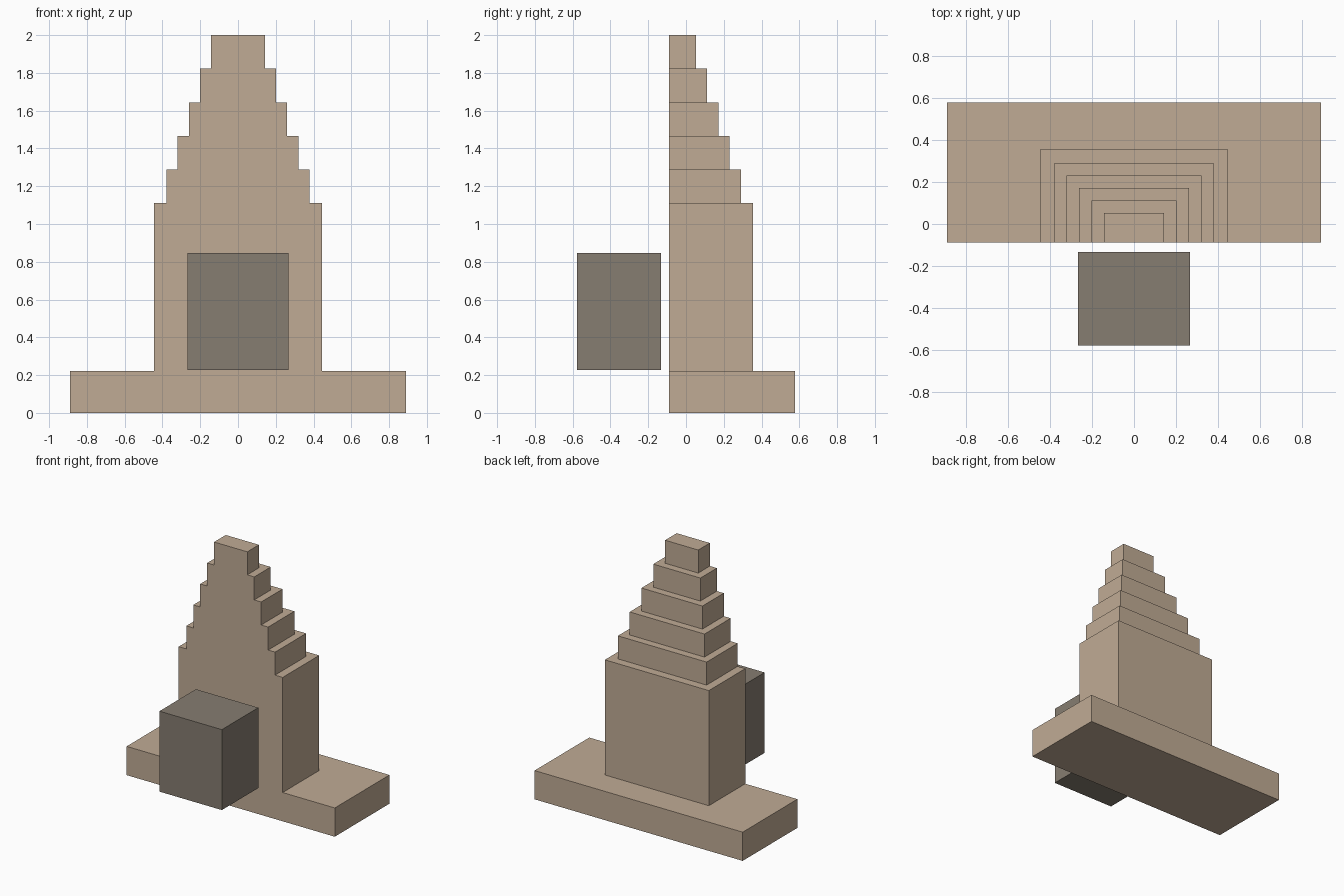
import bpy

if "Cube" in bpy.data.objects:
    bpy.data.objects.remove(bpy.data.objects["Cube"])


def material(name, color):
    mat = bpy.data.materials.new(name)
    mat.diffuse_color = (*color, 1)
    mat.use_nodes = True
    mat.node_tree.nodes["Principled BSDF"].inputs["Base Color"].default_value = mat.diffuse_color
    return mat


def box(name, half_width, y0, y1, z0, z1, mat):
    """Box centred on x = 0 between the given y and z limits."""
    bpy.ops.mesh.primitive_cube_add(size=1)
    obj = bpy.context.object
    obj.name = obj.data.name = name
    for v in obj.data.vertices:
        v.co = (half_width * (1 if v.co.x > 0 else -1),
                y1 if v.co.y > 0 else y0,
                z1 if v.co.z > 0 else z0)
    obj.data.materials.append(mat)
    return obj


stone = material("stone", (0.53, 0.41, 0.30))
dark = material("dark_stone", (0.24, 0.205, 0.165))

FRONT = -0.089  # common front plane of the stone parts

# Wide base slab
box("base", 0.889, FRONT, 0.578, 0, 0.222, stone)

# Main block standing on the base
box("main_block", 0.444, FRONT, 0.3555, 0.222, 1.111, stone)

# Five stepped tiers, each as deep as half its width
TIER = 0.8889 / 5
for i in range(5):
    half = 0.379 - 0.0593 * i
    z = 1.111 + TIER * i
    box(f"tier_{i + 1}", half, FRONT, FRONT + half, z, z + TIER, stone)

# Dark block floating in front
box("front_block", 0.2665, -0.578, -0.1335, 0.226, 0.847, dark)
